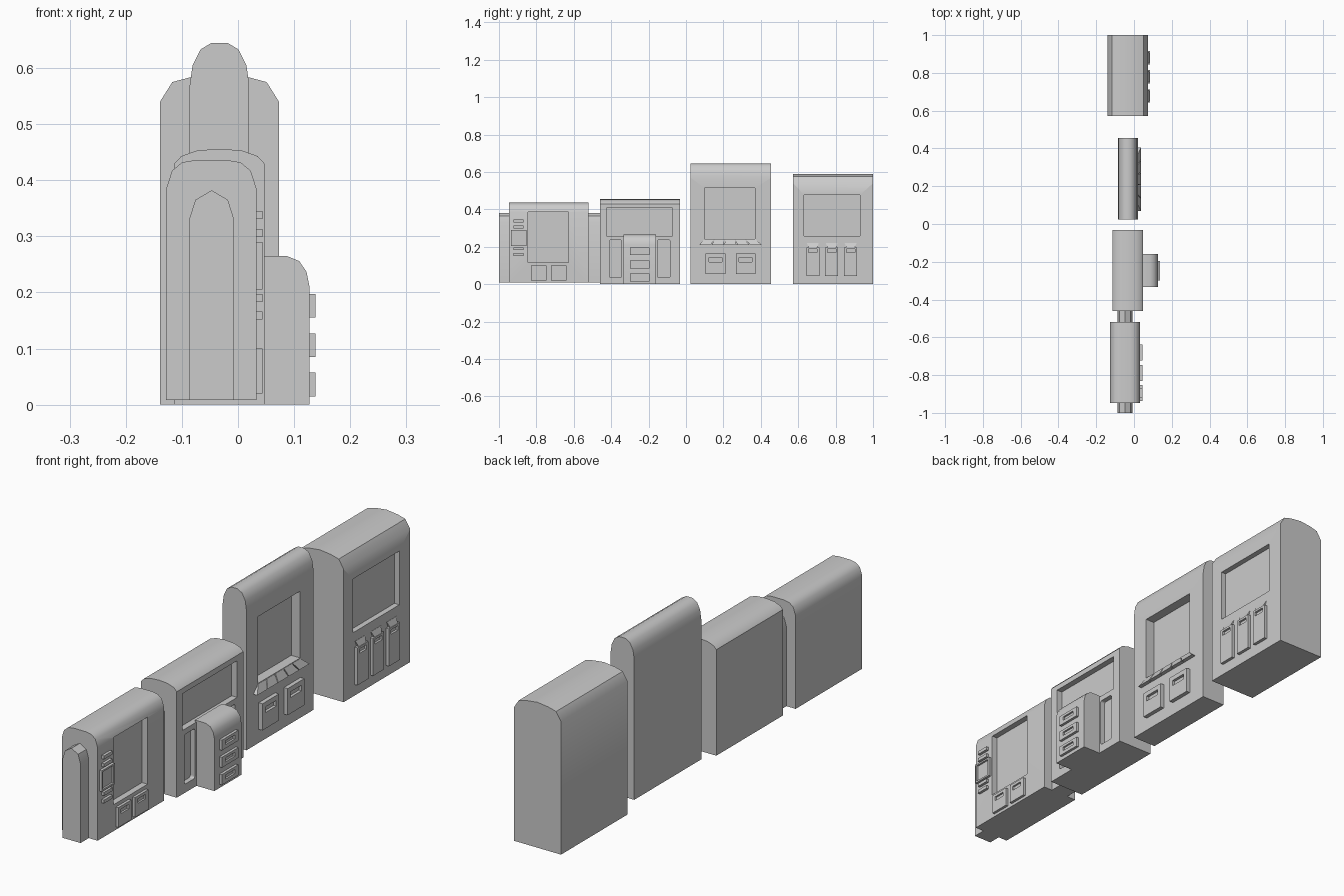
import bpy, bmesh, math

if "Cube" in bpy.data.objects:
    bpy.data.objects.remove(bpy.data.objects["Cube"])


def finish(name, bm, smooth=False):
    bmesh.ops.recalc_face_normals(bm, faces=bm.faces)
    mesh = bpy.data.meshes.new(name)
    bm.to_mesh(mesh)
    bm.free()
    ob = bpy.data.objects.new(name, mesh)
    bpy.context.collection.objects.link(ob)
    bpy.ops.object.select_all(action='DESELECT')
    bpy.context.view_layer.objects.active = ob
    ob.select_set(True)
    if smooth:
        bpy.ops.object.shade_smooth_by_angle(angle=math.radians(35))
    return ob


def prism(name, profile, y0, y1, smooth=True):
    """Extrude an (x, z) outline along y."""
    bm = bmesh.new()
    face = bm.faces.new([bm.verts.new((x, y0, z)) for x, z in profile])
    ext = bmesh.ops.extrude_face_region(bm, geom=[face])
    verts = [v for v in ext['geom'] if isinstance(v, bmesh.types.BMVert)]
    bmesh.ops.translate(bm, verts=verts, vec=(0, y1 - y0, 0))
    return finish(name, bm, smooth)


def arch(cx, half, base=0.0):
    """Symmetric outline from its right half (offset, z), listed bottom to top."""
    right = [(half[0][0], base)] + half
    left = [(-d, z) for d, z in reversed(right) if d > 0]
    return [(cx + d, z) for d, z in right + left]


def add_box(bm, x0, x1, y0, y1, z0, z1, round_r=0):
    verts = bmesh.ops.create_cube(bm, size=1)['verts']
    for v in verts:
        v.co = (x1 if v.co.x > 0 else x0, y1 if v.co.y > 0 else y0, z1 if v.co.z > 0 else z0)
    if round_r:
        edges = [e for e in {e for v in verts for e in v.link_edges}
                 if abs(e.verts[0].co.x - e.verts[1].co.x) > 1e-5]
        bmesh.ops.bevel(bm, geom=edges, offset=round_r, segments=3, profile=0.5, affect='EDGES')


def box(name, *dims):
    bm = bmesh.new()
    add_box(bm, *dims)
    return finish(name, bm)


def cut(ob, front, recesses):
    """Sink rectangles (y0, y1, z0, z1, depth[, corner radius]) into the +x face."""
    bm = bmesh.new()
    for y0, y1, z0, z1, depth, *r in recesses:
        add_box(bm, front - depth, front + 0.05, y0, y1, z0, z1, r[0] if r else 0)
    cutter = finish("cutter", bm)
    cutter.hide_render = True
    mod = ob.modifiers.new("recess", 'BOOLEAN')
    mod.object, mod.solver = cutter, 'EXACT'
    bpy.context.view_layer.objects.active = ob
    bpy.ops.object.modifier_apply(modifier=mod.name)
    bpy.data.objects.remove(cutter)


def slot_panel(name, x, depth, y0, y1, z0, z1, slot):
    """Raised panel with a sunk slot (y margin, z low, z high)."""
    ob = box(name, x - 0.002, x + depth, y0, y1, z0, z1)
    m, s0, s1 = slot
    cut(ob, x + depth, [(y0 + m, y1 - m, s0, s1, depth * 0.7)])


def wedge(name, x, depth, low, high, z0, z1):
    """Sloping key: deep at the bottom, flush at the top; low/high are y ranges."""
    bm = bmesh.new()
    pts = [(x, low[0], z0), (x, low[1], z0), (x + depth, low[1], z0), (x + depth, low[0], z0),
           (x, high[0], z1), (x, high[1], z1), (x + 0.002, high[1], z1), (x + 0.002, high[0], z1)]
    v = [bm.verts.new(p) for p in pts]
    for f in ((0, 1, 2, 3), (4, 5, 6, 7), (0, 1, 5, 4), (1, 2, 6, 5), (2, 3, 7, 6), (3, 0, 4, 7)):
        bm.faces.new([v[i] for i in f])
    finish(name, bm)


# Slim core that runs through the first cabinet
prism("slim_core", arch(-0.047, [(0.04, 0.33), (0.029, 0.365), (0, 0.382)], 0.008), -1.0, -0.455)

# First cabinet: screen, control column and two slot panels
a = prism("cabinet_a", arch(-0.0475, [(0.0805, 0.385), (0.07, 0.417), (0.052, 0.432),
                                      (0.027, 0.436)], 0.008), -0.947, -0.52)
cut(a, 0.033, [(-0.845, -0.627, 0.115, 0.387, 0.025)])
for y0, y1 in ((-0.83, -0.746), (-0.722, -0.638)):
    slot_panel("cabinet_a_panel", 0.033, 0.011, y0, y1, 0.02, 0.10, (0.017, 0.07, 0.088))
slot_panel("cabinet_a_reader", 0.033, 0.011, -0.936, -0.853, 0.205, 0.29, (0.007, 0.212, 0.283))
for z in (0.152, 0.183, 0.299, 0.331):
    box("cabinet_a_slat", 0.031, 0.044, -0.921, -0.868, z, z + 0.014)

# Second cabinet: wide screen, side niches and a protruding pod
b = prism("cabinet_b", arch(-0.033, [(0.08, 0.43), (0.068, 0.443), (0.04, 0.453), (0, 0.456)]),
          -0.46, -0.033)
cut(b, 0.047, [(-0.424, -0.072, 0.259, 0.408, 0.025),
               (-0.41, -0.344, 0.035, 0.237, 0.02, 0.008),
               (-0.152, -0.085, 0.035, 0.237, 0.02, 0.008)])
prism("cabinet_b_pod", [(0.04, 0), (0.127, 0), (0.127, 0.212), (0.122, 0.237), (0.109, 0.256),
                        (0.087, 0.265), (0.04, 0.265)], -0.333, -0.16)
for z in (0.015, 0.085, 0.155):
    slot_panel("pod_panel", 0.127, 0.011, -0.30, -0.195, z, z + 0.042, (0.022, z + 0.015, z + 0.031))

# Third cabinet: tall screen, sloping keys and two slot panels
c = prism("cabinet_c", arch(-0.033, [(0.053, 0.57), (0.048, 0.605), (0.034, 0.633), (0.014, 0.645)]),
          0.025, 0.455)
cut(c, 0.02, [(0.10, 0.37, 0.243, 0.514, 0.04)])
for i in range(5):
    lo, hi = 0.07 + i * 0.068, 0.10 + i * 0.055
    wedge("cabinet_c_key", 0.019, 0.018, (lo, lo + 0.064), (hi, hi + 0.05), 0.21, 0.241)
for y0, y1 in ((0.104, 0.21), (0.266, 0.372)):
    slot_panel("cabinet_c_panel", 0.02, 0.017, y0, y1, 0.055, 0.163, (0.018, 0.12, 0.143))

# Fourth cabinet: broad screen and three narrow dispensers
d = prism("cabinet_d", arch(-0.033, [(0.106, 0.54), (0.084, 0.575), (0.05, 0.584), (0, 0.59)]),
          0.573, 1.0)
cut(d, 0.073, [(0.632, 0.93, 0.259, 0.477, 0.022)])
for y0 in (0.643, 0.744, 0.845):
    slot_panel("cabinet_d_dispenser", 0.073, 0.013, y0, y0 + 0.07, 0.045, 0.197, (0.012, 0.17, 0.188))
    wedge("cabinet_d_tab", 0.072, 0.012, (y0 + 0.012, y0 + 0.058), (y0 + 0.003, y0 + 0.067), 0.197, 0.22)
